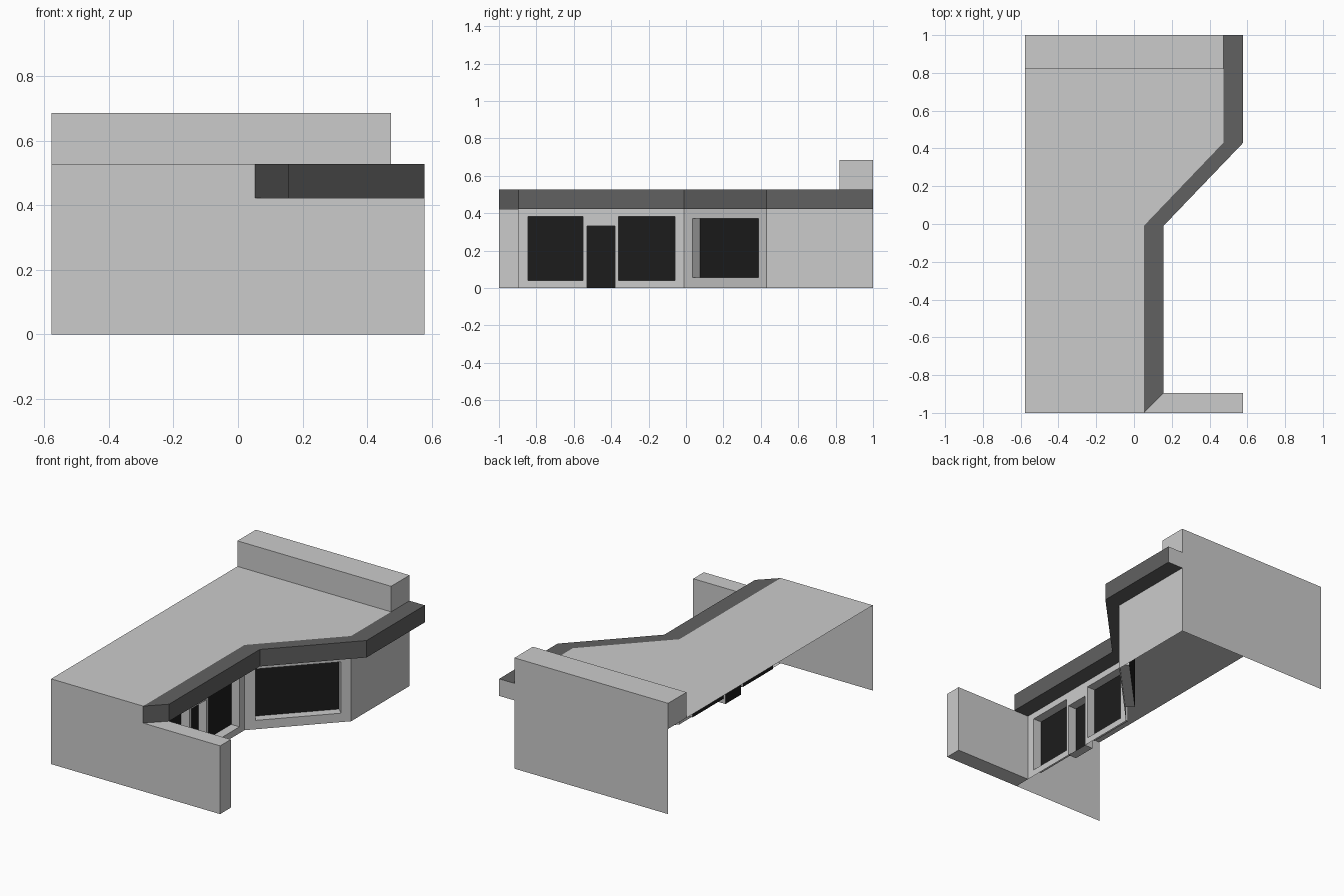
import bpy
from mathutils import Vector as V

if "Cube" in bpy.data.objects:
    bpy.data.objects.remove(bpy.data.objects["Cube"])

L, R = -0.578, 0.578           # left edge, wing wall end
EAVE, ROOF, TOP = 0.422, 0.527, 0.685
RECESS = 0.056

# plan lines: facade wall and outer edge of the overhanging sign band
WALL = [(0.052, -1), (0.052, -0.01), (0.473, 0.43), (0.473, 1)]
BAND = [(0.156, -0.896), (0.156, -0.01), (R, 0.43), (R, 1)]


def material(name, v):
    m = bpy.data.materials.new(name)
    m.diffuse_color = (v, v, v, 1)
    m.use_nodes = True
    m.node_tree.nodes["Principled BSDF"].inputs["Base Color"].default_value = m.diffuse_color
    return m


def make(name, faces, mat=None):
    verts, index, polys = [], {}, []
    for f in faces:
        poly = []
        for p in f:
            k = tuple(round(c, 4) for c in p)
            if k not in index:
                index[k] = len(verts)
                verts.append(k)
            poly.append(index[k])
        polys.append(poly)
    me = bpy.data.meshes.new(name)
    me.from_pydata(verts, [], polys)
    me.update()
    ob = bpy.data.objects.new(name, me)
    bpy.context.collection.objects.link(ob)
    if mat:
        me.materials.append(mat)


def upright(a, b, z0, z1):
    return [(*a, z0), (*b, z0), (*b, z1), (*a, z1)]


def flat(pts, z):
    return [(x, y, z) for x, y in pts]


dark = material("dark_band", 0.12)
black = material("dark_glass", 0.012)


# facade panel with recessed openings given as (y0, y1, z0, z1)
def facade(name, a, b, openings):
    a, b = V(a), V(b)
    d = b - a
    inward = V((-d.y, d.x)).normalized() * RECESS

    def at(y):
        return a + d * ((y - a.y) / d.y)
    wall, glass, prev = [], [], a
    for y0, y1, z0, z1 in openings:
        p, q = at(y0), at(y1)
        wall.append(upright(prev, p, 0, EAVE))
        if z0 > 0:
            wall.append(upright(p, q, 0, z0))
        wall.append(upright(p, q, z1, EAVE))
        pi, qi = p + inward, q + inward
        wall += [upright(p, pi, z0, z1), upright(qi, q, z0, z1),
                 flat([p, q, qi, pi], z0), flat([p, pi, qi, q], z1)]
        glass.append(upright(pi, qi, z0, z1))
        prev = q
    wall.append(upright(prev, b, 0, EAVE))
    make(name + "_wall", wall)
    if glass:
        make(name + "_glass", glass, black)


facade("shop_front", (0.052, -0.896), WALL[1],
       [(-0.845, -0.55, 0.04, 0.382), (-0.53, -0.38, 0, 0.33),
        (-0.36, -0.06, 0.04, 0.382)])
facade("angled_front", WALL[1], WALL[2], [(0.035, 0.388, 0.055, 0.372)])
facade("plain_front", WALL[2], WALL[3], [])

# roof sheet, stopping at the parapet
make("roof", [flat([(L, -1)] + WALL[:3] + [(0.473, 0.82), (L, 0.82)], ROOF)])

# parapet and far end wall
c = [(L, 0.82), (0.473, 0.82), (0.473, 1), (L, 1)]
make("parapet", [upright(c[0], c[1], ROOF, TOP), upright(c[1], c[2], ROOF, TOP),
                 upright(c[3], c[0], ROOF, TOP), flat(c, TOP)])
make("back_wall", [upright(c[2], c[3], 0, TOP)])

# near end wall
make("front_wall", [upright((L, -1), WALL[0], 0, ROOF)])

# low wing wall projecting past the facade
w = [(0.052, -1), (R, -1), (R, -0.896), (0.052, -0.896)]
make("wing_wall", [upright(w[i], w[i + 1], 0, EAVE) for i in range(3)]
     + [flat(w, EAVE), flat(w[::-1], 0)])

# sign band: outer face, top, soffit and both ends
band = [upright(WALL[0], BAND[0], EAVE, ROOF)]
for i in range(3):
    quad = [WALL[i], BAND[i], BAND[i + 1], WALL[i + 1]]
    band += [upright(BAND[i], BAND[i + 1], EAVE, ROOF),
             flat(quad, ROOF), flat(quad[::-1], EAVE)]
make("sign_band", band, dark)
make("band_end", [upright(BAND[3], WALL[3], EAVE, ROOF)])
